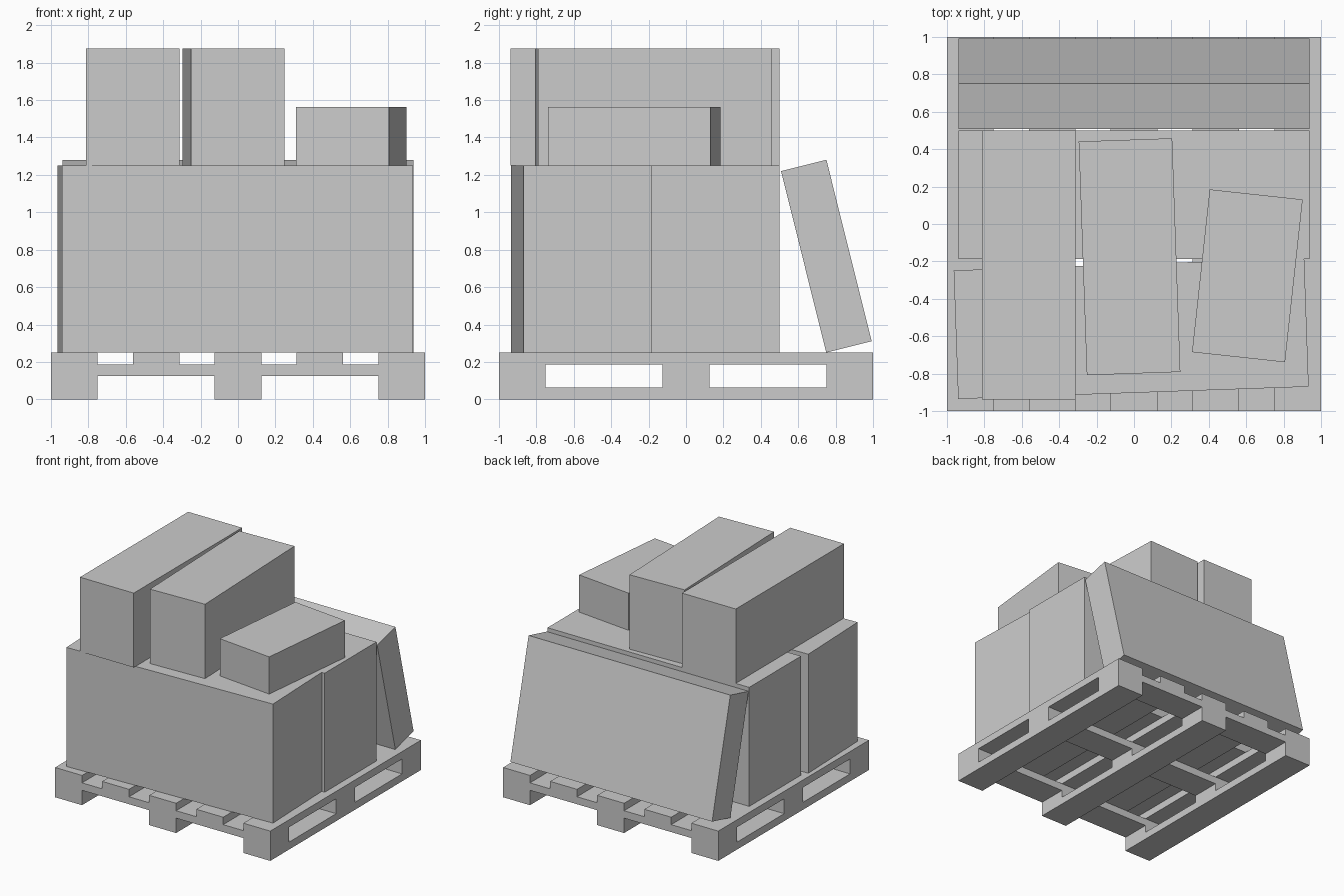
import bpy, bmesh
from math import radians
from mathutils import Matrix, Vector

if "Cube" in bpy.data.objects:
    bpy.data.objects.remove(bpy.data.objects["Cube"])


def box(name, size, centre, rot=0.0, axis='Z', pivot=None):
    """Box of given size at centre, turned about a pivot (its centre by default)."""
    c = Vector(centre)
    p = Vector(pivot) if pivot else c
    m = (Matrix.Translation(p) @ Matrix.Rotation(radians(rot), 4, axis)
         @ Matrix.Translation(c - p) @ Matrix.Diagonal((*size, 1)))
    bm = bmesh.new()
    bmesh.ops.create_cube(bm, size=1, matrix=m)
    mesh = bpy.data.meshes.new(name)
    bm.to_mesh(mesh)
    bm.free()
    ob = bpy.data.objects.new(name, mesh)
    bpy.context.collection.objects.link(ob)
    return ob


T = 0.0625          # board thickness
W = 0.25            # board width
ROWS = (-0.875, 0, 0.875)

# Pallet: bottom runners, blocks, cross boards, deck boards
for x in ROWS:
    box("pallet_runner", (W, 2, T), (x, 0, T * 0.5))
    for y in ROWS:
        box("pallet_block", (W, W, T), (x, y, T * 1.5))
for y in ROWS:
    box("pallet_cross_board", (2, W, T), (0, y, T * 2.5))
for i in range(-2, 3):
    box("pallet_deck_board", (W, 2, T), (i * 0.4375, 0, T * 3.5))

# Lower layer of large boxes
box("lower_front_box", (1.875, 0.6875, 1), (-0.015, -0.559, 0.75), 2)
box("lower_back_box", (1.875, 0.6875, 1), (0, 0.156, 0.75))

# Large box leaning against the back of the stack
box("leaning_box", (1.875, 0.25, 1), (0, 0.875, 0.75), 14, 'X', (0, 0.75, 0.25))

# Upper layer of smaller boxes
box("upper_left_box", (0.5, 1.4375, 0.625), (-0.5625, -0.219, 1.5625))
box("upper_middle_box", (0.5, 1.25, 0.625), (-0.024, -0.175, 1.5625), 2)
box("upper_right_box", (0.5, 0.875, 0.3125), (0.606, -0.277, 1.40625), -6.2)
